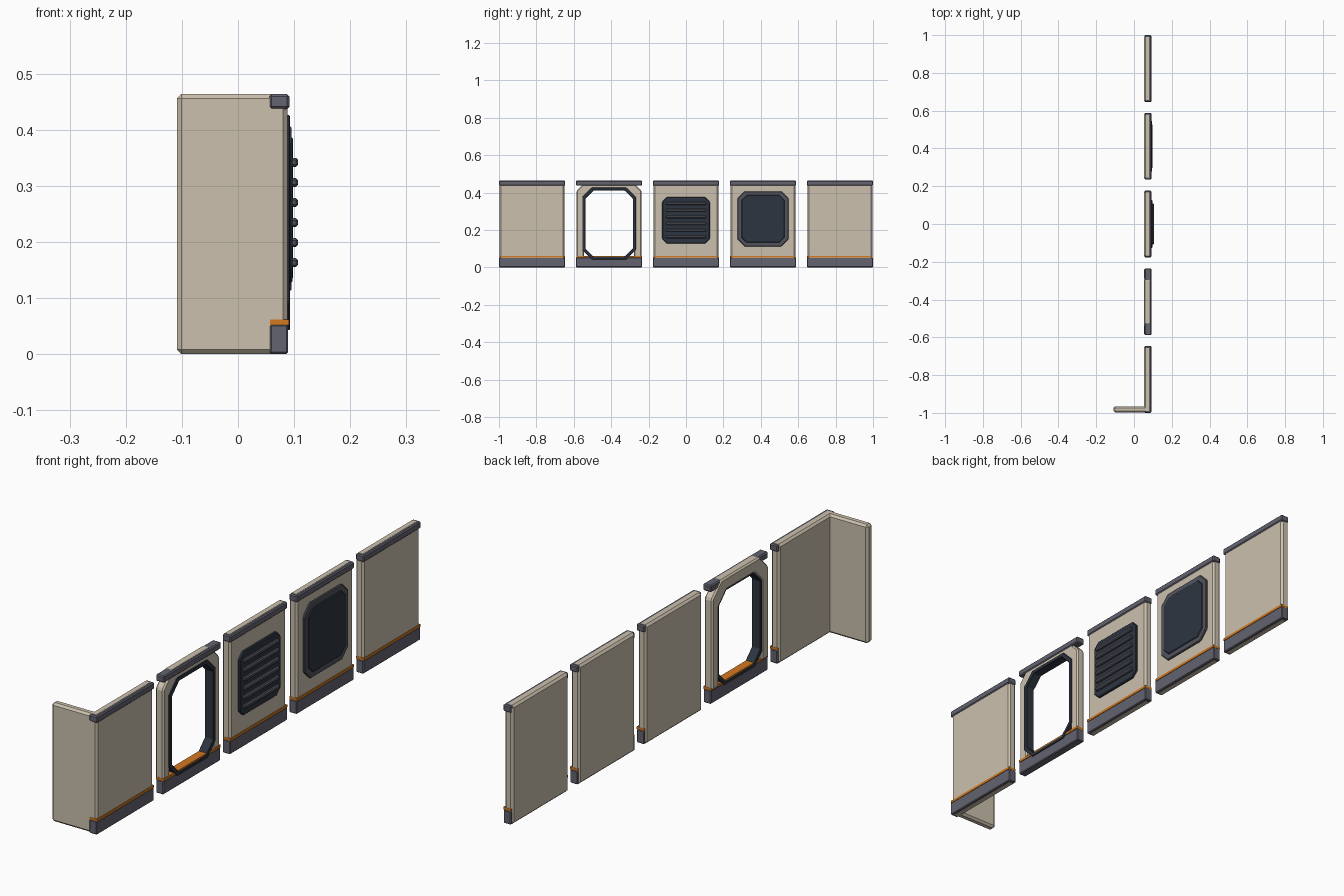
import bpy
import bmesh

old = bpy.data.objects.get("Cube")
if old:
    bpy.data.objects.remove(old, do_unlink=True)


def material(name, rgb):
    m = bpy.data.materials.new(name)
    m.use_nodes = True
    m.diffuse_color = (*rgb, 1)
    m.node_tree.nodes["Principled BSDF"].inputs["Base Color"].default_value = (*rgb, 1)
    return m


BEIGE = material("warm beige", (0.60, 0.53, 0.42))
GREY = material("trim grey", (0.125, 0.125, 0.16))
FRAME = material("frame grey", (0.085, 0.087, 0.11))
DARK = material("dark slate", (0.027, 0.036, 0.053))
ORANGE = material("accent orange", (0.65, 0.19, 0.015))

PITCH, TOP = 0.4115, 0.464
WALL_HALF, TRIM_HALF = 0.174, 0.177
BACK, FRONT = 0.052, 0.088


def finish(name, bm, mat, bevel):
    bmesh.ops.recalc_face_normals(bm, faces=bm.faces)
    me = bpy.data.meshes.new(name)
    bm.to_mesh(me)
    bm.free()
    me.materials.append(mat)
    ob = bpy.data.objects.new(name, me)
    bpy.context.collection.objects.link(ob)
    if bevel:
        mod = ob.modifiers.new("edge bevel", "BEVEL")
        mod.width = bevel
        mod.segments = 1
        mod.limit_method = "ANGLE"
    return ob


def prism(name, outline, x0, x1, mat, bevel=0):
    """Extrude a (y, z) outline along x."""
    bm = bmesh.new()
    face = bm.faces.new([bm.verts.new((x0, y, z)) for y, z in outline])
    ext = bmesh.ops.extrude_face_region(bm, geom=[face])
    moved = [v for v in ext["geom"] if isinstance(v, bmesh.types.BMVert)]
    bmesh.ops.translate(bm, verts=moved, vec=(x1 - x0, 0, 0))
    return finish(name, bm, mat, bevel)


def box(name, x0, x1, y0, y1, z0, z1, mat, bevel=0):
    return prism(name, [(y0, z0), (y1, z0), (y1, z1), (y0, z1)], x0, x1, mat, bevel)


def octagon(yc, half, z0, z1, c):
    """Rectangle with clipped corners."""
    a, b = yc - half, yc + half
    return [(a + c, z0), (b - c, z0), (b, z0 + c), (b, z1 - c),
            (b - c, z1), (a + c, z1), (a, z1 - c), (a, z0 + c)]


def ring(name, outer, inner, x0, x1, mat, bevel=0):
    """Frame between two outlines of equal point count."""
    bm = bmesh.new()
    loops = [[bm.verts.new((x, y, z)) for y, z in pts]
             for pts, x in ((outer, x0), (outer, x1), (inner, x1), (inner, x0))]
    n = len(outer)
    for k in range(4):
        a, b = loops[k], loops[(k + 1) % 4]
        for i in range(n):
            j = (i + 1) % n
            bm.faces.new((a[i], a[j], b[j], b[i]))
    return finish(name, bm, mat, bevel)


# Shared wall sections with trims
names = ["corner", "doorway", "vent", "hatch", "plain"]
centres = [(i - 2) * PITCH for i in range(5)]
for name, yc in zip(names, centres):
    a, b = yc - TRIM_HALF, yc + TRIM_HALF
    box(name + "_baseboard", 0.057, 0.0895, a, b, 0.0005, 0.053, GREY, 0.003)
    box(name + "_top_cap", 0.056, 0.0915, a, b, 0.437, TOP - 0.0005, GREY, 0.004)
    box(name + "_accent_strip", 0.057, 0.0905, a + 0.002, b - 0.002, 0.052, 0.062, ORANGE)
    if name != "doorway":
        box(name + "_wall", BACK, FRONT, yc - WALL_HALF, yc + WALL_HALF, 0, TOP, BEIGE, 0.008)

# Corner return wall
end = centres[0] - WALL_HALF
box("corner_return_wall", -0.109, FRONT, end, end + 0.032, 0, TOP, BEIGE, 0.008)

# Doorway: arch of posts and header, with a clipped frame
yc = centres[1]
side = [(WALL_HALF, 0.053), (WALL_HALF, 0.409), (0.119, TOP)]
inside = [(0.085, 0.415), (0.133, 0.367), (0.133, 0.053)]
arch = [(yc + y, z) for y, z in side]
arch += [(yc - y, z) for y, z in reversed(side)]
arch += [(yc - y, z) for y, z in reversed(inside)]
arch += [(yc + y, z) for y, z in inside]
prism("doorway_arch", arch, BACK, FRONT, BEIGE, 0.006)
ring("door_frame", octagon(yc, 0.143, 0.043, 0.426, 0.05),
     octagon(yc, 0.127, 0.056, 0.411, 0.044), 0.055, 0.093, DARK, 0.002)

# Vent: clipped plate with slats
yc = centres[2]
prism("vent_plate", octagon(yc, 0.127, 0.127, 0.376, 0.025), 0.08, 0.097, DARK, 0.003)
for i in range(6):
    z = 0.163 + i * 0.0358
    box("vent_slat", 0.09, 0.107, yc - 0.108, yc + 0.108, z - 0.008, z + 0.008, FRAME, 0.004)

# Hatch: clipped surround with an inset panel
yc = centres[3]
ring("hatch_surround", octagon(yc, 0.136, 0.112, 0.407, 0.038),
     octagon(yc, 0.112, 0.136, 0.383, 0.028), 0.08, 0.095, FRAME, 0.003)
prism("hatch_panel", octagon(yc, 0.116, 0.133, 0.387, 0.028), 0.08, 0.098, DARK, 0.003)
